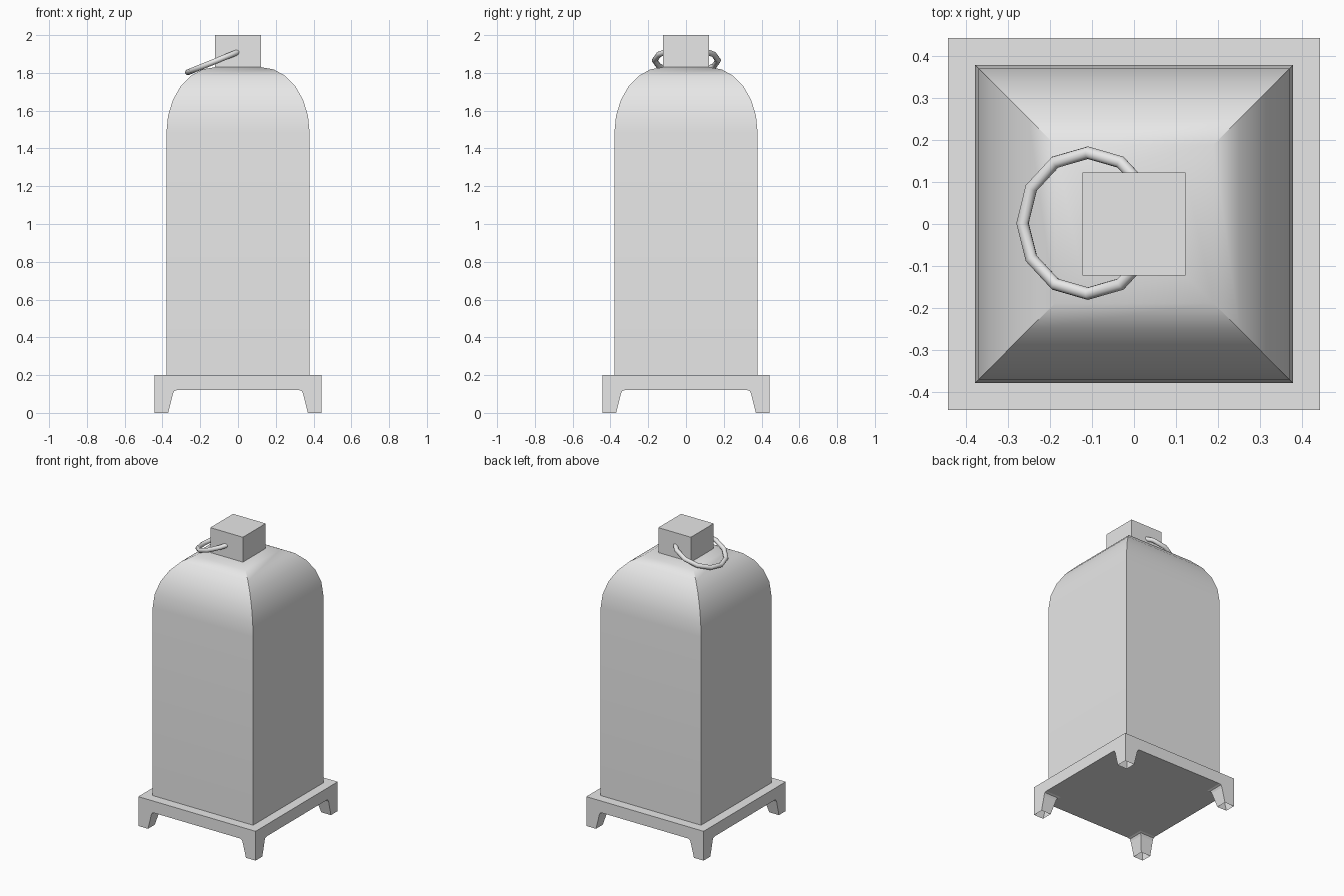
import bpy, bmesh
from math import sin, cos, pi, radians
from mathutils import Matrix

cube = bpy.data.objects.get("Cube")
if cube:
    bpy.data.objects.remove(cube, do_unlink=True)

grey = bpy.data.materials.new("plain grey")
grey.use_nodes = True
grey.diffuse_color = (0.8, 0.8, 0.8, 1)
grey.node_tree.nodes["Principled BSDF"].inputs["Base Color"].default_value = (0.8, 0.8, 0.8, 1)


def finish(bm, name):
    bmesh.ops.remove_doubles(bm, verts=bm.verts, dist=0.0001)
    bmesh.ops.recalc_face_normals(bm, faces=bm.faces)
    mesh = bpy.data.meshes.new(name)
    bm.to_mesh(mesh)
    bm.free()
    mesh.materials.append(grey)
    obj = bpy.data.objects.new(name, mesh)
    bpy.context.collection.objects.link(obj)
    return obj


def smooth(obj, angle):
    bpy.ops.object.select_all(action='DESELECT')
    obj.select_set(True)
    bpy.context.view_layer.objects.active = obj
    bpy.ops.object.shade_smooth_by_angle(angle=angle)


def face(bm, points, turn=Matrix()):
    bm.faces.new([bm.verts.new(turn @ bm_point) for bm_point in map(vec, points)])


def vec(p):
    return Matrix.Translation(p).translation


# Base: square slab with four tapered, hollow corner feet
H, TOP = 0.443, 0.2
foot = [(0.37, 0), (0.345, 0.1), (0.338, 0.115), (0.325, 0.12)]  # inner edge, height
bm = bmesh.new()
underside = []
for k in range(4):
    turn = Matrix.Rotation(k * pi / 2, 4, 'Z')
    arch = [(-a, -H, z) for a, z in foot] + [(a, -H, z) for a, z in reversed(foot)]
    face(bm, [(-H, -H, TOP), (-H, -H, 0)] + arch + [(H, -H, 0), (H, -H, TOP)], turn)
    for (a, z), (b, w) in zip(foot, foot[1:]):
        face(bm, [(-a, -H, z), (-a, -a, z), (-b, -b, w), (-b, -H, w)], turn)
        face(bm, [(-a, -a, z), (-H, -a, z), (-H, -b, w), (-b, -b, w)], turn)
    a, z = foot[-1]
    underside += [turn @ vec(p) for p in [(-H, -a, z), (-a, -a, z), (-a, -H, z)]]
face(bm, underside)
face(bm, [(-H, -H, TOP), (H, -H, TOP), (H, H, TOP), (-H, H, TOP)])
finish(bm, "base")

# Body: square column with an elliptical shoulder, mitred at the corners
STEPS = 6
profile = [(0.379, TOP)]
for i in range(STEPS + 1):
    t = i / STEPS * pi / 2
    profile.append((0.123 + 0.256 * cos(t), 1.485 + 0.345 * sin(t)))
bm = bmesh.new()
for k in range(4):
    turn = Matrix.Rotation(k * pi / 2, 4, 'Z')
    for (a, z), (b, w) in zip(profile, profile[1:]):
        face(bm, [(-a, -a, z), (a, -a, z), (b, -b, w), (-b, -b, w)], turn)
smooth(finish(bm, "body"), radians(30))

# Cap block on top
bm = bmesh.new()
bmesh.ops.create_cube(bm, size=1, matrix=Matrix.Translation((0, 0, 1.915))
                      @ Matrix.Diagonal((0.246, 0.246, 0.17, 1)))
finish(bm, "cap")

# Tilted ring handle passing through the cap
bpy.ops.mesh.primitive_torus_add(major_segments=12, minor_segments=12,
                                 major_radius=0.168, minor_radius=0.015,
                                 location=(-0.11, 0.002, 1.866),
                                 rotation=(0, radians(-22), 0))
ring = bpy.context.object
ring.name = "ring_handle"
ring.data.materials.append(grey)
smooth(ring, radians(50))
